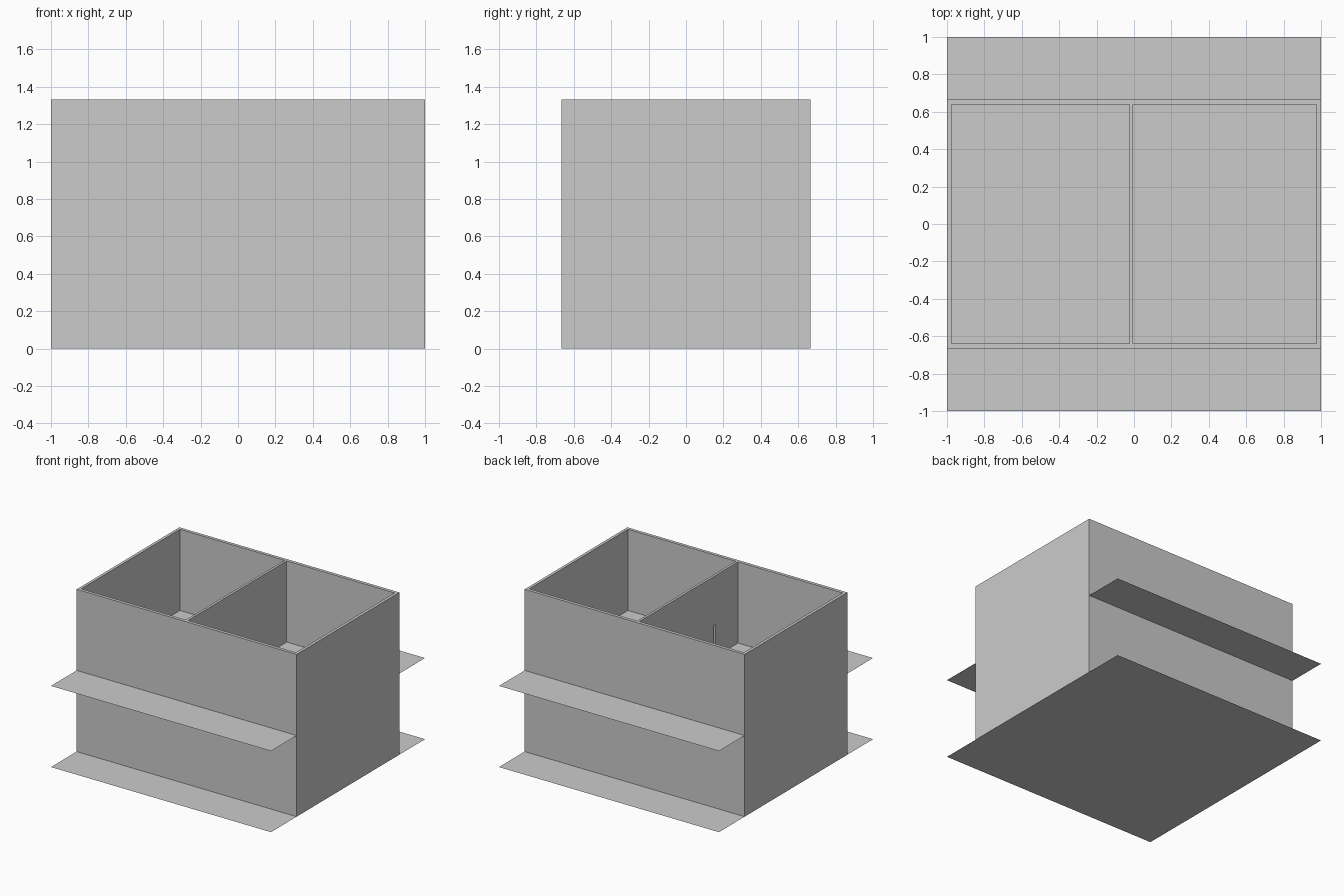
import bpy

if "Cube" in bpy.data.objects:
    bpy.data.objects.remove(bpy.data.objects["Cube"])


def box(name, x, y, z):
    """Box from (min, max) ranges on each axis."""
    bpy.ops.mesh.primitive_cube_add(size=1, location=[sum(r) / 2 for r in (x, y, z)])
    ob = bpy.context.object
    ob.name = name
    ob.scale = [r[1] - r[0] for r in (x, y, z)]
    bpy.ops.object.transform_apply(location=True, rotation=False, scale=True)
    return ob


def cut(target, cutter):
    mod = target.modifiers.new("cut", 'BOOLEAN')
    mod.operation = 'DIFFERENCE'
    mod.solver = 'EXACT'
    mod.object = cutter
    bpy.context.view_layer.objects.active = target
    bpy.ops.object.modifier_apply(modifier=mod.name)
    bpy.data.objects.remove(cutter, do_unlink=True)


HALF_DEPTH = 2 / 3
STOREY = 2 / 3

# Outer walls and divider: solid block with two open cells cut through
walls = box("walls", (-1, 1), (-HALF_DEPTH, HALF_DEPTH), (0, 2 * STOREY))
for x_range in ((-0.976, -0.025), (-0.005, 0.976)):
    cut(walls, box("cell_cutter", x_range, (-0.64, 0.64), (-0.5, 2)))

# Narrow slot through the divider, on the upper floor
cut(walls, box("slot_cutter", (-0.1, 0.1), (-0.345, -0.32), (STOREY, 0.93)))

# Thin floor plates overhanging front and back
for name, z in (("lower_floor", 0), ("upper_floor", STOREY)):
    bpy.ops.mesh.primitive_plane_add(size=2, location=(0, 0, z))
    bpy.context.object.name = name
